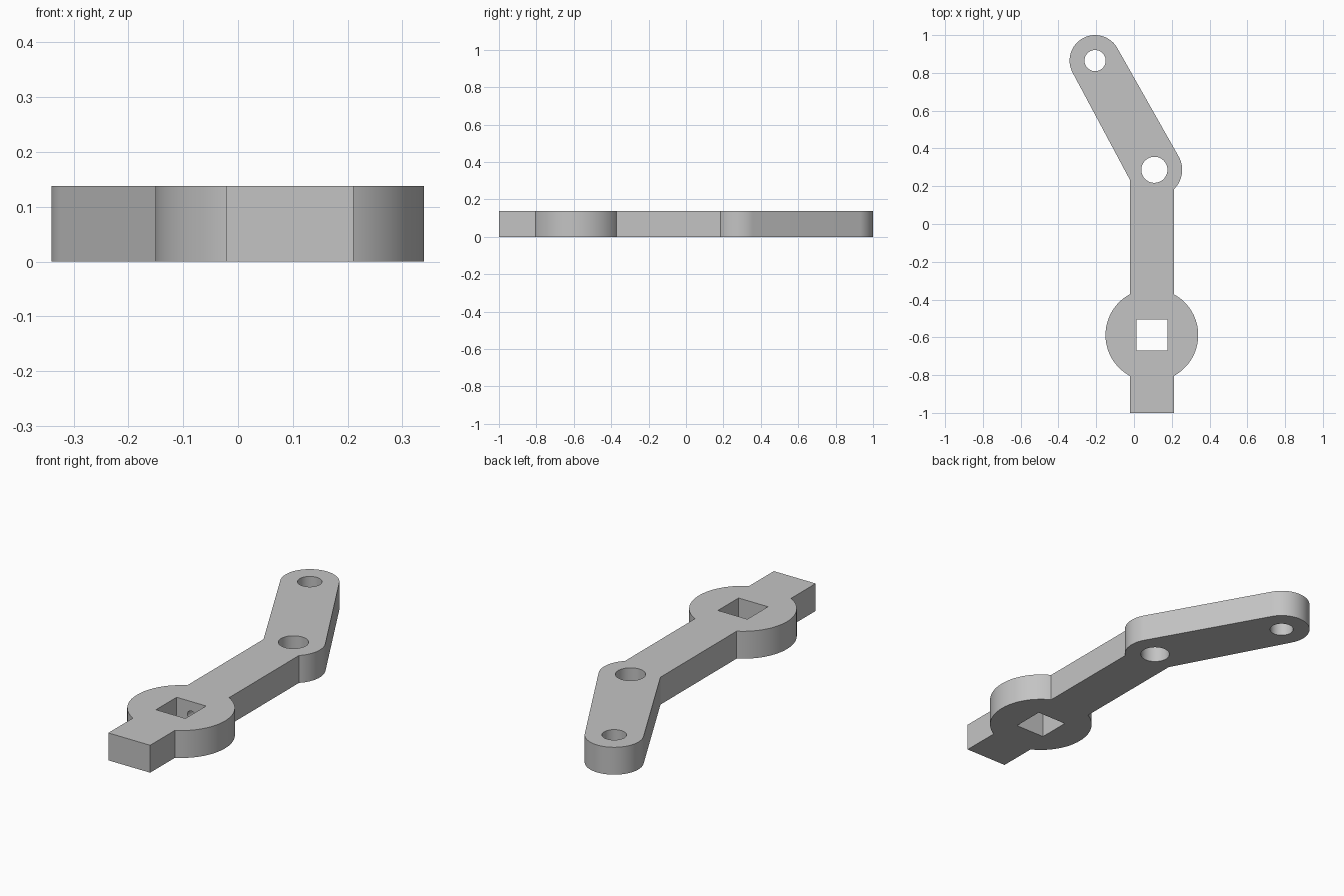
import bpy, bmesh, math
from mathutils import Vector, Matrix

if "Cube" in bpy.data.objects:
    bpy.data.objects.remove(bpy.data.objects["Cube"], do_unlink=True)

HEIGHT = 0.138
HUB = Vector((0.0945, -0.588))      # disc with the square socket
PIVOT = Vector((0.108, 0.287))      # elbow hole
ELBOW = Vector((0.112, 0.287))      # rounded elbow
TIP = Vector((-0.206, 0.865))       # far end of the arm

grey = bpy.data.materials.new("plain grey")
grey.use_nodes = True
colour = (0.55, 0.55, 0.55, 1)
grey.diffuse_color = colour
grey.node_tree.nodes["Principled BSDF"].inputs["Base Color"].default_value = colour


def prism(name, points, low=0.0, high=HEIGHT):
    """Upright solid from a counter-clockwise outline."""
    bm = bmesh.new()
    base = bm.faces.new([bm.verts.new((p[0], p[1], low)) for p in points])
    top = bmesh.ops.extrude_face_region(bm, geom=[base])["geom"]
    moved = [v for v in top if isinstance(v, bmesh.types.BMVert)]
    bmesh.ops.translate(bm, verts=moved, vec=(0, 0, high - low))
    bmesh.ops.recalc_face_normals(bm, faces=bm.faces)
    mesh = bpy.data.meshes.new(name)
    bm.to_mesh(mesh)
    bm.free()
    mesh.materials.append(grey)
    obj = bpy.data.objects.new(name, mesh)
    bpy.context.collection.objects.link(obj)
    return obj


def arc(centre, radius, start=0.0, sweep=math.tau, steps=96):
    count = steps if sweep == math.tau else steps + 1
    return [(centre.x + radius * math.cos(start + sweep * i / steps),
             centre.y + radius * math.sin(start + sweep * i / steps)) for i in range(count)]


def rectangle(x0, x1, y0, y1):
    return [(x0, y0), (x1, y0), (x1, y1), (x0, y1)]


def combine(target, other, operation):
    mod = target.modifiers.new(operation.lower(), "BOOLEAN")
    mod.operation, mod.solver, mod.object = operation, "EXACT", other
    bpy.context.view_layer.objects.active = target
    bpy.ops.object.modifier_apply(modifier=mod.name)
    bpy.data.objects.remove(other, do_unlink=True)


# Straight bar, round hub and bent arm with rounded ends
lever = prism("crank_lever", rectangle(-0.022, 0.211, -1.0, ELBOW.y))
along = TIP - ELBOW
side = math.atan2(along.y, along.x) - math.pi / 2
arm_outline = (arc(TIP, 0.135, side, math.pi, 48)
               + arc(ELBOW, 0.143, side + math.pi, math.pi, 48))
combine(lever, prism("hub", arc(HUB, 0.2455)), "UNION")
combine(lever, prism("arm", arm_outline), "UNION")

# Square socket and the two round holes
S = 0.082
socket = rectangle(HUB.x - S, HUB.x + S, HUB.y - S, HUB.y + S)
for outline in (socket, arc(PIVOT, 0.069, steps=64), arc(TIP, 0.056, steps=64)):
    combine(lever, prism("hole_cutter", outline, -0.1, HEIGHT + 0.1), "DIFFERENCE")

# Small blind hole in the back wall of the socket
pin = prism("pin_cutter", arc(Vector((0, 0)), 0.022, steps=32), 0.0, 0.23)
pin.data.transform(Matrix.Translation((HUB.x, HUB.y, HEIGHT / 2))
                   @ Matrix.Rotation(-math.pi / 2, 4, "X"))
combine(lever, pin, "DIFFERENCE")

# Smooth the round walls, keep edges sharp
bpy.ops.object.select_all(action="DESELECT")
lever.select_set(True)
bpy.context.view_layer.objects.active = lever
bpy.ops.object.shade_smooth_by_angle(angle=math.radians(25))
